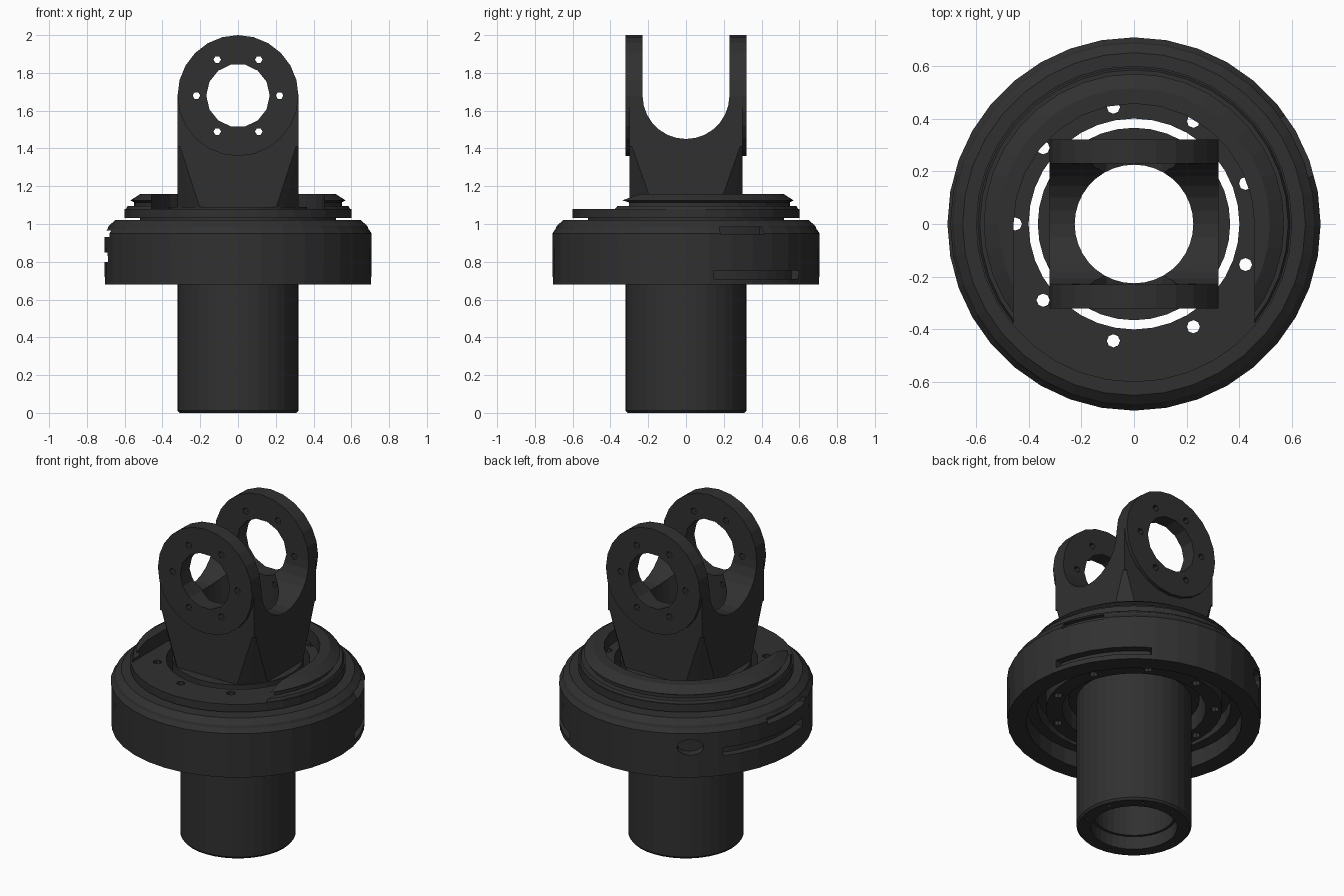
import bpy, bmesh
from math import sin, cos, pi, radians

if "Cube" in bpy.data.objects:
    bpy.data.objects.remove(bpy.data.objects["Cube"])

dark = bpy.data.materials.new("dark_metal")
dark.diffuse_color = (0.03, 0.03, 0.03, 1)
dark.use_nodes = True
dark.node_tree.nodes["Principled BSDF"].inputs["Base Color"].default_value = dark.diffuse_color


def make(name, verts, faces):
    bm = bmesh.new()
    vs = [bm.verts.new(v) for v in verts]
    for f in faces:
        bm.faces.new([vs[i] for i in f])
    bmesh.ops.recalc_face_normals(bm, faces=bm.faces)
    me = bpy.data.meshes.new(name)
    bm.to_mesh(me)
    bm.free()
    me.materials.append(dark)
    ob = bpy.data.objects.new(name, me)
    bpy.context.collection.objects.link(ob)
    return ob


def loft(name, sections, closed=False):
    """Skin a list of equal-length loops; closed joins last to first."""
    n, m = len(sections[0]), len(sections)
    faces = []
    for i in range(m if closed else m - 1):
        j = (i + 1) % m
        for k in range(n):
            l = (k + 1) % n
            faces.append((i * n + k, i * n + l, j * n + l, j * n + k))
    if not closed:
        faces += [tuple(range(n)), tuple(range((m - 1) * n, m * n))]
    return make(name, [v for s in sections for v in s], faces)


def revolve(name, prof, seg=36, a0=0, a1=360):
    """Spin a closed (r, z) profile about z, fully or over an arc."""
    full = a1 - a0 == 360
    angs = [radians(a0 + (a1 - a0) * i / seg) for i in range(seg if full else seg + 1)]
    return loft(name, [[(r * cos(a), r * sin(a), z) for r, z in prof] for a in angs], full)


def rod(name, axis, c, r, lo, hi, seg=10):
    """Cylinder along z, or along y, with c the centre in the other two axes."""
    def ring(t):
        out = []
        for i in range(seg):
            u = c[0] + r * cos(2 * pi * i / seg)
            v = c[1] + r * sin(2 * pi * i / seg)
            out.append((u, v, t) if axis == "z" else (u, t, v))
        return out
    return loft(name, [ring(lo), ring(hi)])


def combine(ob, others, op="DIFFERENCE"):
    for o in others:
        m = ob.modifiers.new("bool", "BOOLEAN")
        m.operation, m.solver, m.object = op, "EXACT", o
    bpy.context.view_layer.update()
    dg = bpy.context.evaluated_depsgraph_get()
    me = bpy.data.meshes.new_from_object(ob.evaluated_get(dg))
    ob.modifiers.clear()
    ob.data = me
    for o in others:
        bpy.data.objects.remove(o)


def circle_rods(count, r, offset, size, lo, hi, axis="z", cz=0, seg=8):
    out = []
    for i in range(count):
        a = radians(offset + 360 * i / count)
        out.append(rod("cutter", axis, (r * cos(a), cz + r * sin(a)), size, lo, hi, seg))
    return out


# Hollow shaft with bolt holes in its lower end
shaft = revolve("shaft", [(0.31, 0), (0.32, 0.012), (0.32, 1.09), (0.225, 1.09),
                          (0.225, 0.08), (0.24, 0.08), (0.24, 0)])
combine(shaft, circle_rods(9, 0.278, 20, 0.011, -0.05, 0.06))

# Collar around the shaft, inside the bearing gap
revolve("shaft_collar", [(0.31, 0.82), (0.365, 0.82), (0.365, 1.09), (0.31, 1.09)])

# Fork: round base blending to a square block, with rounded lugs above
H = 1.68
base = [[(-.32, -.17), (-.25, -.25), (-.2, -.3), (.2, -.3), (.25, -.25), (.32, -.17),
         (.32, .17), (.25, .25), (.2, .3), (-.2, .3), (-.25, .25), (-.32, .17)],
        [(-.32, -.29), (-.315, -.295), (-.31, -.3), (.31, -.3), (.315, -.295), (.32, -.29),
         (.32, .29), (.315, .295), (.31, .3), (-.31, .3), (-.315, .295), (-.32, .29)]]
fork = loft("fork", [[(x, y, z) for x, y in s] for s, z in zip(base, (1.08, 1.42))])
arc = [(0.32 * cos(pi * i / 12), H + 0.32 * sin(pi * i / 12)) for i in range(13)]
outline = arc + [(-0.32, 1.41), (0.32, 1.41)]
lug = loft("lug", [[(x, y, z) for x, z in outline] for y in (-0.3, 0.3)])
pads = [rod("pad", "y", (0, H), 0.32, y, y + 0.04, 24) for y in (-0.32, 0.28)]
combine(fork, [lug] + pads, "UNION")

# Fork cuts: U slot, shaft bore, pin holes and bolt holes
u = [(0.23 * cos(pi + pi * i / 14), H + 0.23 * sin(pi + pi * i / 14)) for i in range(15)]
u += [(0.23, 2.2), (-0.23, 2.2)]
slot = loft("cutter", [[(x, y, z) for y, z in u] for x in (-0.5, 0.5)])
bore = rod("cutter", "z", (0, 0), 0.225, 1.0, 1.8, 36)
pin = rod("cutter", "y", (0, H), 0.168, -0.5, 0.5, 14)
combine(fork, [slot, bore, pin] + circle_rods(6, 0.22, 0, 0.02, -0.5, 0.5, "y", H, 6))

# Stepped outer housing with a recess underneath
housing = revolve("housing", [
    (0.60, 0.68), (0.705, 0.68), (0.708, 0.95), (0.69, 0.975), (0.685, 0.99), (0.65, 1.02),
    (0.52, 1.02), (0.52, 1.032), (0.60, 1.032), (0.60, 1.08), (0.40, 1.08), (0.40, 0.76),
    (0.49, 0.76), (0.49, 0.86), (0.54, 0.86), (0.54, 0.78), (0.60, 0.78)])


def band(a0, a1, z0, z1, r=0.66):
    return revolve("cutter", [(r, z0), (0.78, z0), (0.78, z1), (r, z1)], 8, a0, a1)


# Housing cuts: nine bolt holes, side slots and one round side pocket
pocket = rod("cutter", "y", (0, 0.865), 0.075, 0.65, 0.8, 12)
for v in pocket.data.vertices:
    v.co.z = 0.865 + (v.co.z - 0.865) * 0.65
    a, (x, y) = radians(37), v.co.xy
    v.co.x, v.co.y = x * cos(a) - y * sin(a), x * sin(a) + y * cos(a)
combine(housing, circle_rods(9, 0.45, 20, 0.025, 0.6, 1.2)
        + [band(12, 58, 0.71, 0.755), band(142, 192, 0.80, 0.85),
           band(165, 195, 0.93, 0.965), band(15, 36, 0.945, 0.985)])
combine(housing, [pocket])

# Raised horseshoe on top, open towards the front
horseshoe = revolve("horseshoe", [(0.40, 1.075), (0.595, 1.075), (0.585, 1.095), (0.55, 1.095),
                                  (0.55, 1.115), (0.57, 1.125), (0.515, 1.16), (0.40, 1.16)])
path = [(0.457 * cos(pi * i / 14), 0.457 * sin(pi * i / 14)) for i in range(15)]
path += [(-0.457, -0.9), (0.457, -0.9)]
combine(horseshoe, [loft("cutter", [[(x, y, z) for x, y in path] for z in (1.0, 1.3)])])
